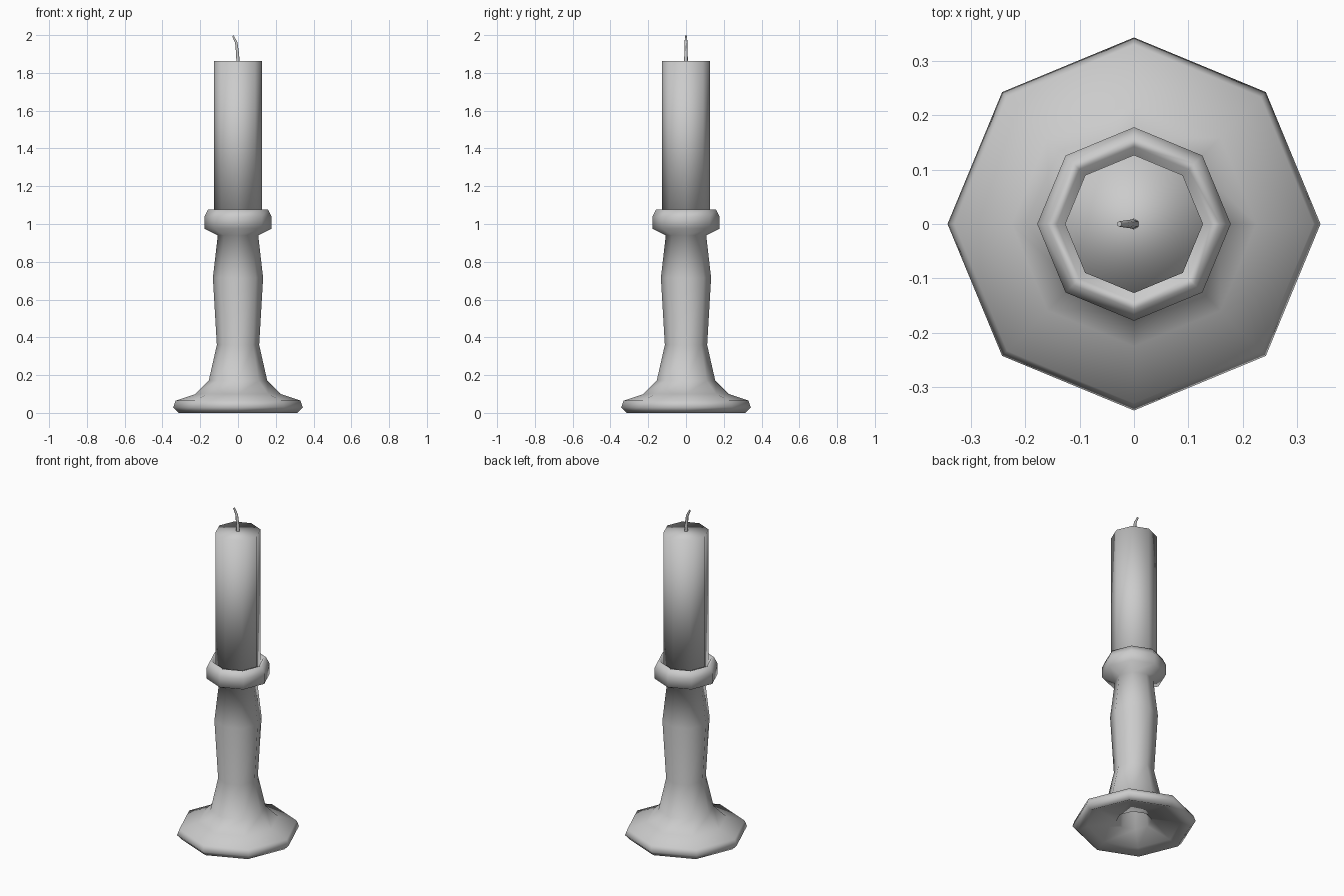
import bpy, bmesh, math

if "Cube" in bpy.data.objects:
    bpy.data.objects.remove(bpy.data.objects["Cube"])

SIDES = 8


def lathe(name, profile):
    """Revolve (radius, z) points; radius 0 is not used, open ends are capped."""
    bm = bmesh.new()
    rings = []
    for r, z in profile:
        rings.append([bm.verts.new((r * math.cos(2 * math.pi * i / SIDES),
                                    r * math.sin(2 * math.pi * i / SIDES), z))
                      for i in range(SIDES)])
    for a, b in zip(rings, rings[1:]):
        for i in range(SIDES):
            j = (i + 1) % SIDES
            bm.faces.new((a[i], a[j], b[j], b[i]))
    bm.faces.new(rings[0][::-1])
    bm.faces.new(rings[-1])
    bmesh.ops.recalc_face_normals(bm, faces=bm.faces)
    for f in bm.faces:
        f.smooth = True
    mesh = bpy.data.meshes.new(name)
    bm.to_mesh(mesh)
    bm.free()
    obj = bpy.data.objects.new(name, mesh)
    bpy.context.collection.objects.link(obj)
    return obj


# Turned holder: hollow underside, flared foot, stem, cup
lathe("candle_holder", [
    (0.085, 0.20), (0.10, 0.05), (0.26, 0.025),
    (0.315, 0.0), (0.343, 0.03), (0.33, 0.065), (0.225, 0.10),
    (0.155, 0.17), (0.112, 0.36), (0.133, 0.715), (0.107, 0.94),
    (0.178, 0.975), (0.178, 1.037), (0.158, 1.078), (0.142, 1.074),
    (0.127, 1.04),
])

# Candle, softly shaded over its flat top
lathe("candle", [(0.127, 1.035), (0.127, 1.862)])

# Bent, tapering wick
curve = bpy.data.curves.new("wick", "CURVE")
curve.dimensions = "3D"
curve.bevel_depth = 0.01
curve.bevel_resolution = 1
curve.use_fill_caps = True
spline = curve.splines.new("POLY")
path = [(0.0, 1.85, 1.0), (-0.002, 1.90, 0.9), (-0.009, 1.96, 0.75),
        (-0.027, 1.997, 0.5)]
spline.points.add(len(path) - 1)
for point, (x, z, radius) in zip(spline.points, path):
    point.co = (x, 0, z, 1)
    point.radius = radius
spline.use_smooth = True
wick = bpy.data.objects.new("wick", curve)
bpy.context.collection.objects.link(wick)
